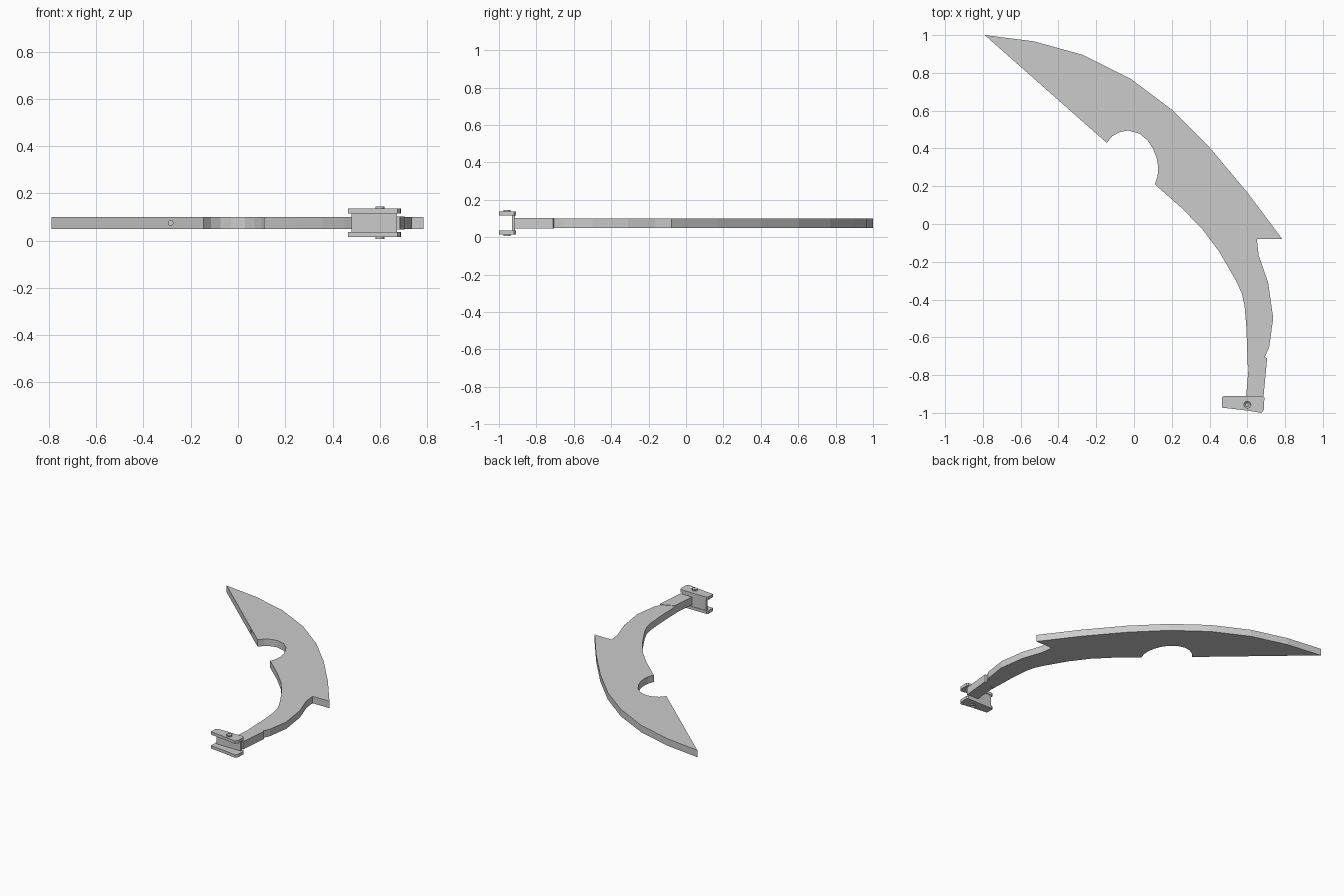
import bpy, bmesh, math
from mathutils import Vector

cube = bpy.data.objects.get("Cube")
if cube:
    bpy.data.objects.remove(cube)

steel = bpy.data.materials.new("grey_steel")
steel.use_nodes = True
steel.diffuse_color = (0.6, 0.6, 0.6, 1)
steel.node_tree.nodes["Principled BSDF"].inputs["Base Color"].default_value = (0.6, 0.6, 0.6, 1)


def finish(name, bm):
    bmesh.ops.recalc_face_normals(bm, faces=bm.faces)
    mesh = bpy.data.meshes.new(name)
    bm.to_mesh(mesh)
    bm.free()
    mesh.materials.append(steel)
    ob = bpy.data.objects.new(name, mesh)
    bpy.context.collection.objects.link(ob)
    return ob


def slab(name, outline, low, high):
    """Extrude a flat outline between two heights."""
    bm = bmesh.new()
    face = bm.faces.new([bm.verts.new((x, y, low)) for x, y in outline])
    top = bmesh.ops.extrude_face_region(bm, geom=[face])["geom"]
    verts = [v for v in top if isinstance(v, bmesh.types.BMVert)]
    bmesh.ops.translate(bm, verts=verts, vec=(0, 0, high - low))
    return finish(name, bm)


# Curved blade: spine, barb, grip, inner edge and round notch
spine = [(-.79, 1), (-.53, .967), (-.27, .895), (-.02, .77), (.2, .605),
         (.4, .405), (.6, .167), (.785, -.08)]
grip_back = [(.65, -.08), (.66, -.165), (.71, -.31), (.737, -.5),
             (.715, -.655), (.692, -.705)]
grip_front = [(.602, -.745), (.595, -.55), (.585, -.43), (.57, -.365),
              (.54, -.3), (.45, -.145), (.36, -.025), (.25, .087)]
notch = [(.11, .21), (.125, .255), (.128, .3), (.12, .35), (.1, .4),
         (.07, .445), (.03, .478), (-.03, .495), (-.075, .487),
         (-.115, .465), (-.145, .43)]
blade = slab("blade", spine + grip_back + grip_front + notch, .05, .1)

# Small hole in the cutting edge
bm = bmesh.new()
bmesh.ops.create_cone(bm, cap_ends=True, segments=16, radius1=.01, radius2=.01, depth=.08)
hole = finish("edge_hole_cutter", bm)
hole.rotation_euler.x = math.pi / 2
hole.location = (-.285, .56, .075)
hole.hide_render = True
hole.hide_viewport = True
cut = blade.modifiers.new("edge_hole", "BOOLEAN")
cut.operation = "DIFFERENCE"
cut.solver = "EXACT"
cut.object = hole

# Tang joining the grip to the end bracket
slab("tang", [(.602, -.745), (.692, -.705), (.705, -.71), (.685, -.92),
              (.593, -.92), (.607, -.757)], .047, .103)

# End bracket: upright web between two plates
slab("bracket_web", [(.48, -.93), (.672, -.93), (.672, -.914), (.48, -.914)], .03, .12)
plate = [(.465, -.918), (.475, -.91), (.68, -.91), (.69, -.92), (.688, -.982),
         (.675, -1), (.6, -.988), (.465, -.972)]
for name, low in (("lower_plate", .015), ("upper_plate", .115)):
    slab(name, plate, low, low + .021)

# Rivet heads with a recessed socket
for name, side in (("lower_rivet", -1), ("upper_rivet", 1)):
    bm = bmesh.new()
    bmesh.ops.create_cone(bm, cap_ends=True, segments=16, radius1=.019, radius2=.019, depth=.016)
    cap = max(bm.faces, key=lambda f: f.calc_center_median().z * side)
    bmesh.ops.inset_individual(bm, faces=[cap], thickness=.009)
    bmesh.ops.translate(bm, verts=cap.verts, vec=Vector((0, 0, -.008 * side)))
    bmesh.ops.translate(bm, verts=bm.verts, vec=(.6, -.957, .0755 + .0615 * side))
    finish(name, bm)
